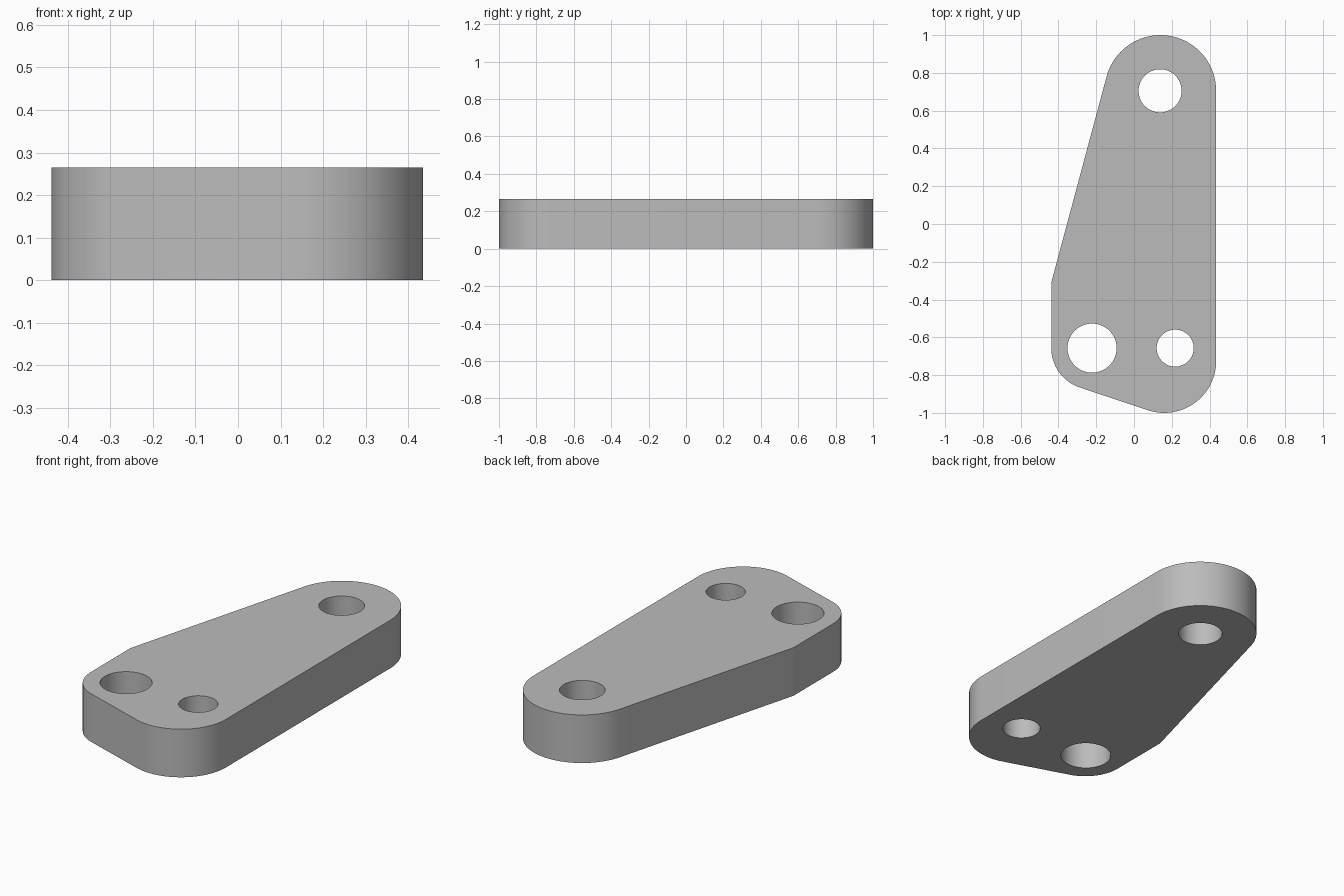
import bpy, bmesh
from math import cos, sin, radians

cube = bpy.data.objects.get("Cube")
if cube:
    bpy.data.objects.remove(cube, do_unlink=True)

HEIGHT = 0.265


def arc(x, y, r, start, end, steps):
    """Points along an arc, angles in degrees, both ends included."""
    angles = [radians(start + (end - start) * i / steps) for i in range(steps + 1)]
    return [(x + r * cos(a), y + r * sin(a)) for a in angles]


def add_loop(bm, points):
    verts = [bm.verts.new((x, y, 0)) for x, y in points]
    return [bm.edges.new((v, verts[(i + 1) % len(verts)])) for i, v in enumerate(verts)]


# Outer outline: three rounded corners and one shallow corner on the slanted side
outline = arc(0.14, 0.705, 0.295, 0, 165, 40)
outline.append((-0.438, -0.31))
outline += arc(-0.219, -0.657, 0.219, 180, 251.5, 18)
outline += arc(0.16, -0.725, 0.275, 251.5, 360, 28)

# Three through holes: x, y, radius
holes = [(0.138, 0.705, 0.114), (-0.222, -0.657, 0.13), (0.218, -0.657, 0.098)]

# Fill the outline around the holes, then extrude to thickness
bm = bmesh.new()
edges = add_loop(bm, outline)
for x, y, r in holes:
    edges += add_loop(bm, arc(x, y, r, 0, 360, 64)[:-1])
bmesh.ops.triangle_fill(bm, use_beauty=True, edges=edges, normal=(0, 0, 1))
ext = bmesh.ops.extrude_face_region(bm, geom=bm.faces[:], use_keep_orig=True)
top = [v for v in ext["geom"] if isinstance(v, bmesh.types.BMVert)]
bmesh.ops.translate(bm, verts=top, vec=(0, 0, HEIGHT))
bmesh.ops.recalc_face_normals(bm, faces=bm.faces[:])
mesh = bpy.data.meshes.new("bracket_plate")
bm.to_mesh(mesh)
bm.free()

plate = bpy.data.objects.new("bracket_plate", mesh)
bpy.context.collection.objects.link(plate)

# Plain grey
grey = bpy.data.materials.new("plain_grey")
grey.use_nodes = True
color = (0.5, 0.5, 0.5, 1)
grey.diffuse_color = color
grey.node_tree.nodes["Principled BSDF"].inputs["Base Color"].default_value = color
mesh.materials.append(grey)

# Smooth round walls with sharp rims
bpy.ops.object.select_all(action="DESELECT")
plate.select_set(True)
bpy.context.view_layer.objects.active = plate
bpy.ops.object.shade_smooth_by_angle(angle=radians(12))
